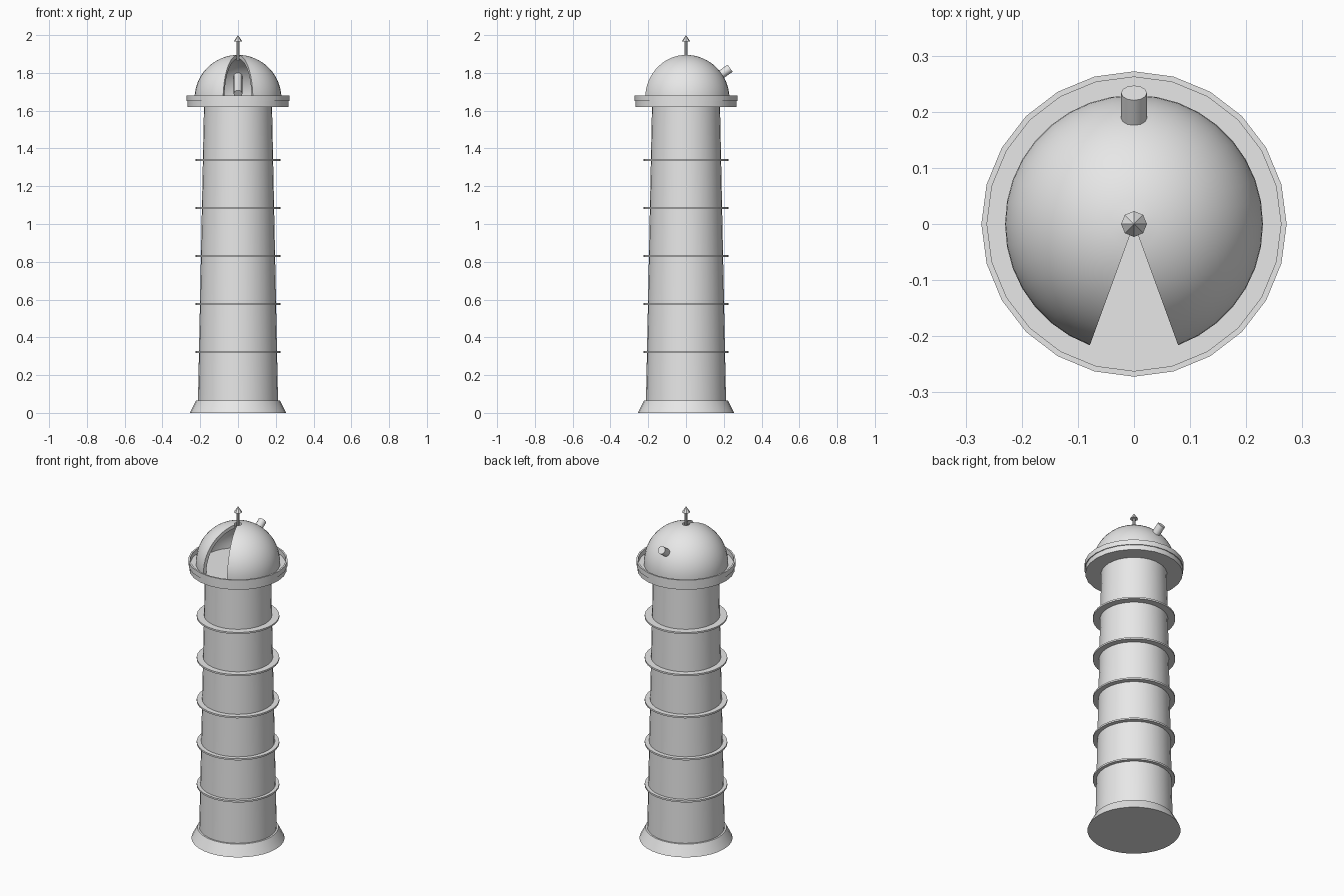
import bpy, bmesh, math
from mathutils import Vector

if "Cube" in bpy.data.objects:
    bpy.data.objects.remove(bpy.data.objects["Cube"])

grey = bpy.data.materials.new("light grey")
grey.diffuse_color = (0.8, 0.8, 0.8, 1)
grey.use_nodes = True
grey.node_tree.nodes["Principled BSDF"].inputs["Base Color"].default_value = grey.diffuse_color


def finish(name, bm, smooth=True):
    bmesh.ops.recalc_face_normals(bm, faces=bm.faces)
    me = bpy.data.meshes.new(name)
    bm.to_mesh(me)
    bm.free()
    me.materials.append(grey)
    if smooth:
        for p in me.polygons:
            p.use_smooth = True
        me.set_sharp_from_angle(angle=math.radians(35))
    ob = bpy.data.objects.new(name, me)
    bpy.context.collection.objects.link(ob)
    return ob


def lathe(name, profile, n, closed=False, smooth=True):
    """Spin an (r, z) profile; capped at the ends unless the profile is closed."""
    bm = bmesh.new()
    rings = []
    for r, z in profile:
        if r == 0:
            rings.append([bm.verts.new((0, 0, z))] * n)
        else:
            rings.append([bm.verts.new((r * math.cos(2 * math.pi * i / n),
                                        r * math.sin(2 * math.pi * i / n), z)) for i in range(n)])
    pairs = list(zip(rings, rings[1:]))
    if closed:
        pairs.append((rings[-1], rings[0]))
    for a, b in pairs:
        for i in range(n):
            j = (i + 1) % n
            bm.faces.new(list(dict.fromkeys((a[i], a[j], b[j], b[i]))))
    if not closed:
        for ring, (r, z) in ((rings[0], profile[0]), (rings[-1], profile[-1])):
            if r > 0:
                bm.faces.new(ring)
    return finish(name, bm, smooth)


# Tower with flared foot
lathe("foot", [(0.255, 0), (0.222, 0.065)], 32)
lathe("tower", [(0.212, 0.06), (0.18, 1.63)], 32)

# Evenly spaced bands
for k in range(5):
    z = 0.323 + 0.254 * k
    lathe(f"band_{k + 1}", [(0.226, z - 0.005), (0.226, z + 0.005)], 32)

# Gallery floor and parapet
lathe("gallery_floor", [(0.267, 1.62), (0.267, 1.652)], 24)
lathe("parapet", [(0.272, 1.65), (0.272, 1.68), (0.262, 1.68), (0.262, 1.65)], 24, closed=True)

# Dome shell with a 40 degree slit at the front and a small hole at the crown
R, CZ = 0.23, 1.665
prof = [(R, 1.65)]
top = math.acos(0.02 / R)
for k in range(15):
    a = top * k / 14
    prof.append((R * math.cos(a), CZ + R * math.sin(a)))
bm = bmesh.new()
grid = []
for i in range(33):
    t = math.radians(290 + 10 * i)
    grid.append([bm.verts.new((r * math.cos(t), r * math.sin(t), z)) for r, z in prof])
for a, b in zip(grid, grid[1:]):
    for k in range(len(prof) - 1):
        bm.faces.new((a[k], b[k], b[k + 1], a[k + 1]))
bmesh.ops.recalc_face_normals(bm, faces=bm.faces)
bm.faces.ensure_lookup_table()
f = bm.faces[0]
if f.normal.dot(f.calc_center_median() - Vector((0, 0, 1.65))) < 0:
    bmesh.ops.reverse_faces(bm, faces=bm.faces)
# inner skin and joining rim
inner = {}
c = Vector((0, 0, CZ))
outer_faces = list(bm.faces)
border = [e for e in bm.edges if e.is_boundary]
for v in list(bm.verts):
    s = (R - 0.02) / R
    p = v.co - c
    if p.z < 0:
        inner[v] = bm.verts.new((p.x * s, p.y * s, v.co.z))
    else:
        inner[v] = bm.verts.new(c + p * s)
for f in outer_faces:
    bm.faces.new([inner[v] for v in reversed(f.verts)])
for e in border:
    a, b = e.verts
    bm.faces.new((a, b, inner[b], inner[a]))
finish("dome", bm)

# Telescope poking out through the back of the dome
scope = lathe("telescope", [(0.023, -0.118), (0.023, 0.118)], 12)
scope.location = (0, 0.137, 1.757)
scope.rotation_euler = (-math.radians(55), 0, 0)

# Finial: rod and pointed tip
lathe("finial_rod", [(0.007, 1.865), (0.007, 1.97)], 8, smooth=False)
lathe("finial_tip", [(0.023, 1.966), (0, 2.0)], 8, smooth=False)
